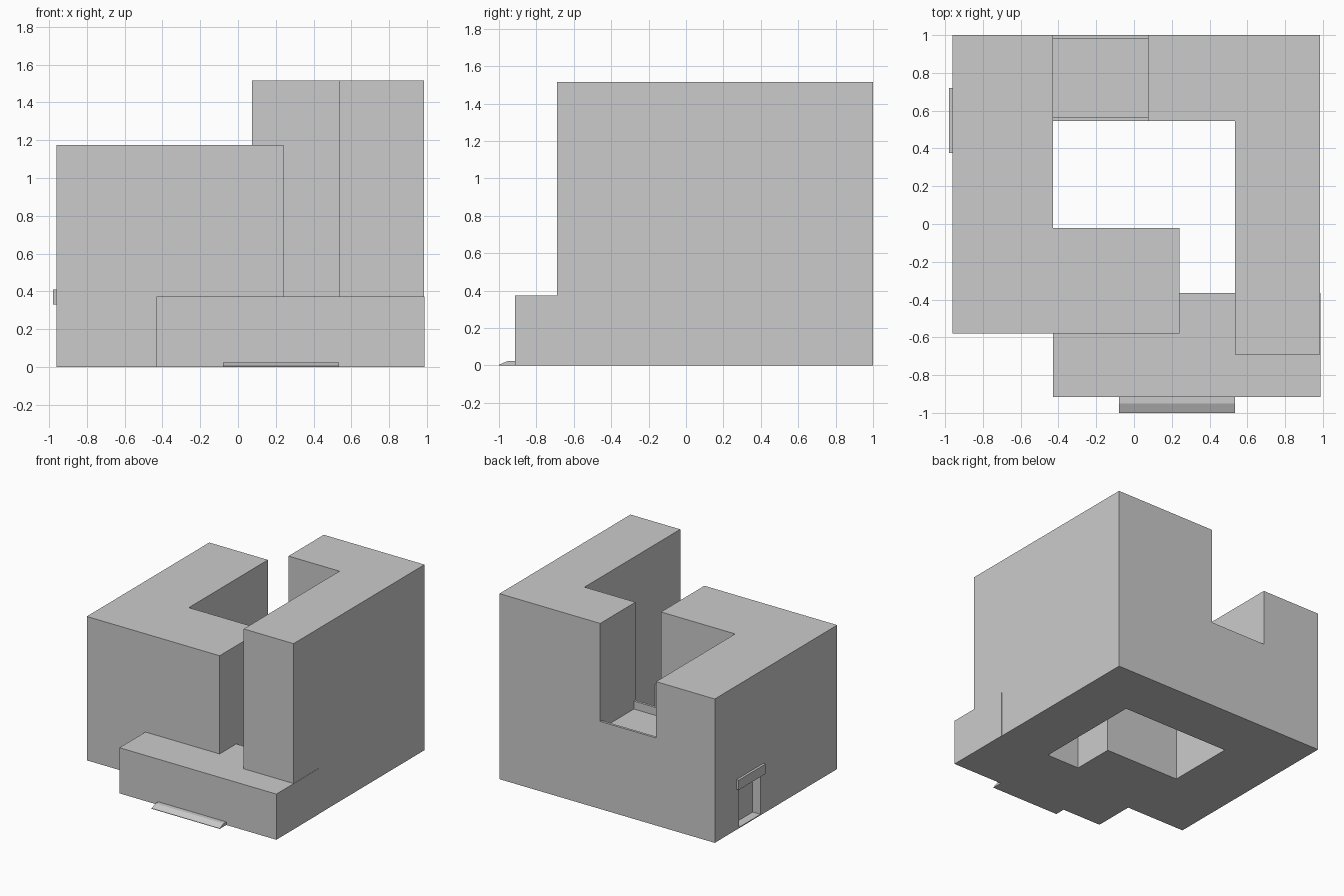
import bpy, bmesh
from mathutils import Vector

if "Cube" in bpy.data.objects:
    bpy.data.objects.remove(bpy.data.objects["Cube"])


def prism(name, profile, axis, lo, hi):
    """Extrude a 2D outline along an axis: 'Z' takes (x, y), 'X' takes (y, z)."""
    def place(p, h):
        return (p[0], p[1], h) if axis == 'Z' else (h, p[0], p[1])
    bm = bmesh.new()
    face = bm.faces.new([bm.verts.new(place(p, lo)) for p in profile])
    ext = bmesh.ops.extrude_face_region(bm, geom=[face])
    verts = [g for g in ext['geom'] if isinstance(g, bmesh.types.BMVert)]
    step = Vector((0, 0, hi - lo)) if axis == 'Z' else Vector((hi - lo, 0, 0))
    bmesh.ops.translate(bm, verts=verts, vec=step)
    bmesh.ops.recalc_face_normals(bm, faces=bm.faces)
    mesh = bpy.data.meshes.new(name)
    bm.to_mesh(mesh)
    bm.free()
    obj = bpy.data.objects.new(name, mesh)
    bpy.context.collection.objects.link(obj)
    return obj


def box(name, x0, x1, y0, y1, z0, z1):
    return prism(name, [(x0, y0), (x1, y0), (x1, y1), (x0, y1)], 'Z', z0, z1)


# Left wing with its front arm
left_wing = prism("left_wing", [(-0.96, -0.58), (0.24, -0.58), (0.24, -0.02),
                                (-0.43, -0.02), (-0.43, 1.0), (-0.96, 1.0)],
                  'Z', 0, 1.175)

# Side doorway recess cut into the left wall
cutter = box("doorway_cutter", -1.1, -0.89, 0.41, 0.69, 0.008, 0.34)
cutter.hide_render = True
cutter.hide_set(True)
cut = left_wing.modifiers.new("doorway", 'BOOLEAN')
cut.operation = 'DIFFERENCE'
cut.solver = 'EXACT'
cut.object = cutter
bpy.context.view_layer.objects.active = left_wing
bpy.ops.object.modifier_apply(modifier=cut.name)
bpy.data.objects.remove(cutter)

# Plain board over the doorway
box("doorway_board", -0.98, -0.96, 0.375, 0.72, 0.33, 0.41)

# Tall right wing, returning along the back
prism("right_wing", [(0.535, -0.69), (0.985, -0.69), (0.985, 1.0),
                     (0.075, 1.0), (0.075, 0.545), (0.535, 0.545)],
      'Z', 0, 1.515)

# Low back link with a parapet along each long edge
prism("back_link", [(0.545, 0), (1.0, 0), (1.0, 0.715), (0.98, 0.715),
                    (0.98, 0.65), (0.565, 0.65), (0.565, 0.715), (0.545, 0.715)],
      'X', -0.43, 0.075)

# Front entrance podium, wrapping round the arm of the left wing
prism("front_podium", [(-0.43, -0.915), (0.987, -0.915), (0.987, -0.365),
                       (0.24, -0.365), (0.24, -0.58), (-0.43, -0.58)],
      'Z', 0, 0.373)

# Sloped entrance ramp
prism("entrance_ramp", [(-1.0, 0), (-0.915, 0), (-0.915, 0.025),
                        (-0.95, 0.025), (-1.0, 0.004)],
      'X', -0.08, 0.535)
